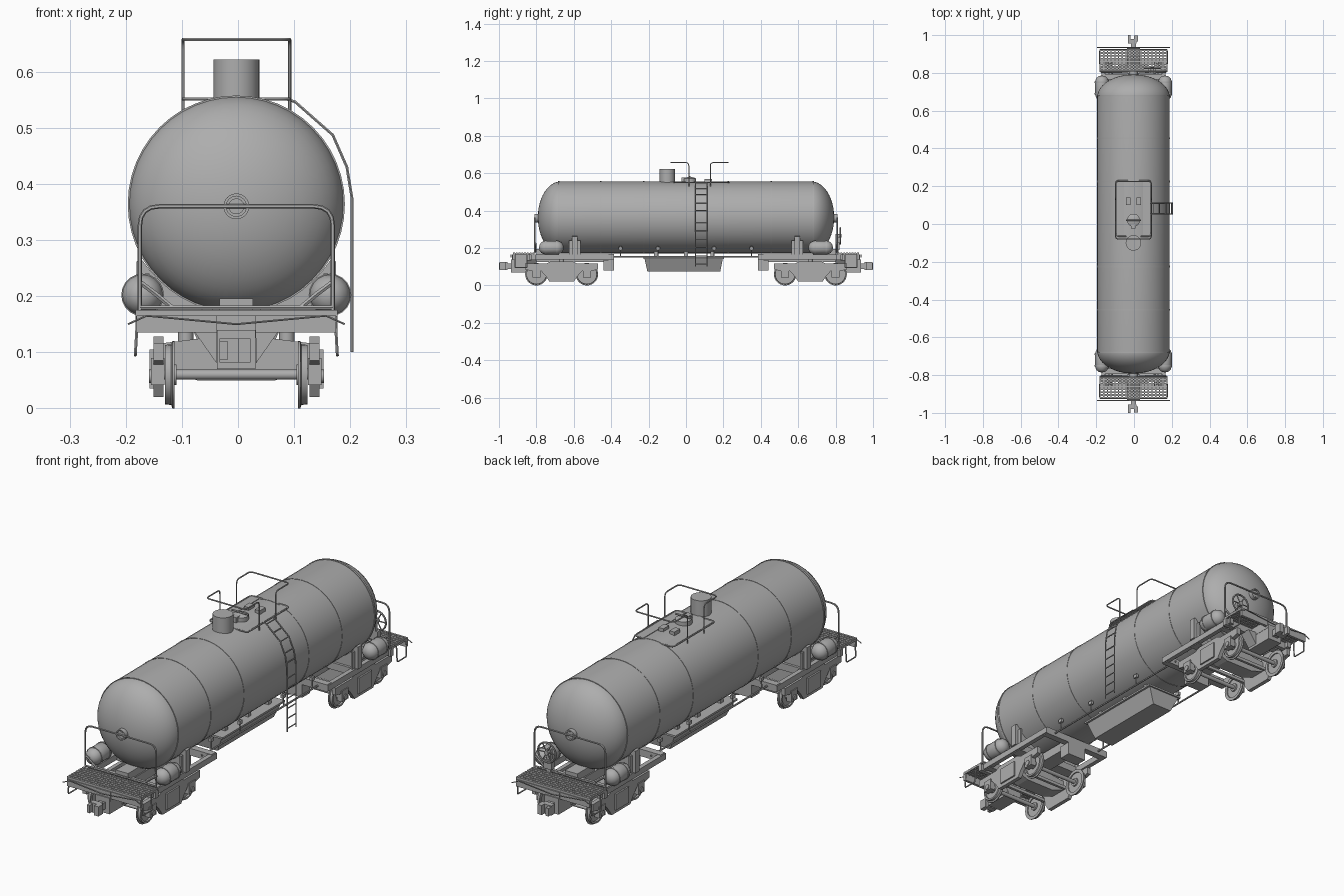
import bpy, bmesh, math
from mathutils import Vector, Matrix

if "Cube" in bpy.data.objects:
    bpy.data.objects.remove(bpy.data.objects["Cube"])

grey = bpy.data.materials.new("plain grey")
grey.use_nodes = True
COLOUR = (0.42, 0.42, 0.42, 1)
grey.diffuse_color = COLOUR
grey.node_tree.nodes["Principled BSDF"].inputs["Base Color"].default_value = COLOUR
parts = []
AXES = {"X": Matrix.Rotation(math.pi / 2, 4, "Y"),
        "Y": Matrix.Rotation(-math.pi / 2, 4, "X"), "Z": Matrix()}


def add(name, mesh, smooth=False):
    mesh.materials.clear()
    mesh.materials.append(grey)
    if smooth:
        mesh.shade_smooth()
        mesh.set_sharp_from_angle(angle=math.radians(35))
    ob = bpy.data.objects.new(name, mesh)
    bpy.context.collection.objects.link(ob)
    parts.append(ob)
    return ob


def from_bm(name, bm, smooth=False):
    bmesh.ops.recalc_face_normals(bm, faces=bm.faces)
    mesh = bpy.data.meshes.new(name)
    bm.to_mesh(mesh)
    bm.free()
    return add(name, mesh, smooth)


def box(name, x, y, z):
    """Box from three (low, high) ranges."""
    bm = bmesh.new()
    rng = (x, y, z)
    size = Matrix.Diagonal([abs(b - a) for a, b in rng] + [1])
    mid = Matrix.Translation([(a + b) / 2 for a, b in rng])
    bmesh.ops.create_cube(bm, size=1, matrix=mid @ size)
    return from_bm(name, bm)


def lathe(name, profile, centre, axis="Z", seg=24):
    """Turn (radius, height) points around an axis through centre."""
    bm = bmesh.new()
    verts = [bm.verts.new((r, 0, h)) for r, h in profile]
    edges = [bm.edges.new(p) for p in zip(verts, verts[1:])]
    bmesh.ops.spin(bm, geom=verts + edges, axis=(0, 0, 1), cent=(0, 0, 0),
                   steps=seg, angle=math.tau)
    bmesh.ops.remove_doubles(bm, verts=bm.verts, dist=1e-5)
    bm.transform(Matrix.Translation(centre) @ AXES[axis])
    return from_bm(name, bm, True)


def cyl(name, r, lo, hi, centre, axis="Z", seg=16):
    return lathe(name, [(0, lo), (r, lo), (r, hi), (0, hi)], centre, axis, seg)


def prism(name, outline, axis, lo, hi):
    """Extrude a 2D outline: axis X takes (y, z), axis Y takes (x, z)."""
    bm = bmesh.new()
    place = (lambda u, v: (lo, u, v)) if axis == "X" else (lambda u, v: (u, lo, v))
    face = bm.faces.new([bm.verts.new(place(u, v)) for u, v in outline])
    out = bmesh.ops.extrude_face_region(bm, geom=[face])
    step = Vector((hi - lo, 0, 0) if axis == "X" else (0, hi - lo, 0))
    bmesh.ops.translate(bm, vec=step, verts=[g for g in out["geom"]
                                             if isinstance(g, bmesh.types.BMVert)])
    return from_bm(name, bm)


def rod(name, points, r=0.003, fillet=0, closed=False):
    """Round bar along points, with optional rounded corners."""
    pts = [Vector(p) for p in points]
    path = []
    for i, p in enumerate(pts):
        if fillet and (closed or 0 < i < len(pts) - 1):
            a = p + (pts[i - 1] - p).normalized() * fillet
            b = p + (pts[(i + 1) % len(pts)] - p).normalized() * fillet
            for t in (0, 0.25, 0.5, 0.75, 1):
                path.append(a * (1 - t) ** 2 + p * 2 * t * (1 - t) + b * t * t)
        else:
            path.append(p)
    cu = bpy.data.curves.new(name, "CURVE")
    cu.dimensions, cu.bevel_depth, cu.bevel_resolution = "3D", r, 1
    cu.use_fill_caps = True
    sp = cu.splines.new("POLY")
    sp.points.add(len(path) - 1)
    for q, p in zip(sp.points, path):
        q.co = (*p, 1)
    sp.use_cyclic_u = closed
    tmp = bpy.data.objects.new(name + "_path", cu)
    bpy.context.collection.objects.link(tmp)
    mesh = bpy.data.meshes.new_from_object(
        tmp.evaluated_get(bpy.context.evaluated_depsgraph_get()))
    bpy.data.objects.remove(tmp)
    return add(name, mesh, True)


# Tank barrel with domed ends, and weld bands
R, ZC = 0.192, 0.364
dome = [(R * math.sin(t), 0.67 + 0.122 * math.cos(t))
        for t in [math.pi / 2 * i / 12 for i in range(13)]]
lathe("tank", [(r, -h) for r, h in dome] + dome[::-1], (0, 0, ZC), "Y", 48)
for y in (-0.68, -0.455, -0.225, 0.225, 0.455, 0.68):
    lathe("weld_band", [(R - 0.003, -0.004), (R + 0.0015, -0.004),
                        (R + 0.0015, 0.004), (R - 0.003, 0.004)], (0, y, ZC), "Y", 48)

# Dome, hatch and fittings on top
cyl("filler_dome", 0.041, 0.53, 0.622, (0, -0.1, 0), "Z", 32)
lathe("hatch", [(0, 0.58), (0.02, 0.578), (0.034, 0.572), (0.034, 0.54), (0, 0.54)], (0, 0.02, 0))
box("hatch_hinge", (-0.012, 0.012), (-0.025, 0.0), (0.55, 0.578))
rod("hatch_bar", [(-0.04, 0.02, 0.582), (0.04, 0.02, 0.582)], 0.004)
for x in (-0.027, 0.027):
    box("valve_box", (x - 0.012, x + 0.012), (0.1, 0.14), (0.54, 0.568))
rod("platform_frame", [(-0.095, -0.065, 0.551), (0.095, -0.065, 0.551),
                       (0.095, 0.23, 0.551), (-0.095, 0.23, 0.551)], 0.003, 0.02, True)
for x in (-0.07, 0.07):
    box("platform_board", (x - 0.02, x + 0.02), (-0.06, 0.225), (0.549, 0.552))
for post, end in ((0.015, -0.08), (0.13, 0.225)):
    d = [(x, y, z) for x, y, z in ((-0.095, post, 0.53), (-0.095, post, 0.657),
         (-0.095, end, 0.657), (0.095, end, 0.657), (0.095, post, 0.657), (0.095, post, 0.53))]
    rod("top_handrail", d, 0.003, 0.018)

# Side ladder following the barrel
curve = [(0.09, 0.551), (0.105, 0.546), (0.172, 0.487), (0.197, 0.43), (0.206, 0.375), (0.206, 0.1)]
for y in (0.052, 0.112):
    rod("ladder_rail", [(x, y, z) for x, z in curve], 0.0028)
rungs = [(0.206, 0.115 + 0.044 * i) for i in range(6)]
rungs += [(0.202, 0.4), (0.192, 0.44), (0.172, 0.487), (0.138, 0.517), (0.105, 0.546)]
for x, z in rungs:
    rod("ladder_rung", [(x, 0.052, z), (x, 0.112, z)], 0.0025)

# Tapered box under the barrel, held by straps
box("belly_rim", (-0.088, 0.088), (-0.228, 0.203), (0.142, 0.15))
belly = box("belly_box", (-0.08, 0.08), (-0.222, 0.197), (0.074, 0.145))
for v in belly.data.vertices:
    if v.co.z < 0.1:
        v.co.x *= 0.6
        v.co.y *= 0.93
for y in (-0.16, 0.0, 0.14):
    box("belly_strap", (-0.06, 0.06), (y - 0.01, y + 0.01), (0.148, 0.185))

# Long brake rods and hangers
for s in (-1, 1):
    rod("brake_pipe", [(s * 0.12, -0.42, 0.153), (s * 0.12, 0.42, 0.153)], 0.004)
    for y in (-0.35, -0.15, 0.15, 0.35):
        rod("pipe_hanger", [(s * 0.12, y, 0.153), (s * 0.115, y, 0.213)], 0.003)
        box("pipe_clip", (s * 0.112, s * 0.124), (y - 0.01, y + 0.01), (0.19, 0.205))


def bogie(yc):
    """Two wheelsets, side frames and bolster."""
    tread = [(0, -0.004), (0.018, -0.004), (0.018, 0.003), (0.046, 0.004), (0.046, -0.001),
             (0.06, -0.001), (0.06, 0.003), (0.054, 0.005), (0.053, 0.016), (0.045, 0.016),
             (0.045, 0.008), (0.018, 0.008), (0.018, 0.016), (0, 0.016)]
    for dy in (-0.135, 0.135):
        y = yc + dy
        cyl("axle", 0.009, -0.14, 0.14, (0, y, 0.06), "X", 12)
        for s in (-1, 1):
            lathe("wheel", [(r, s * h) for r, h in tread], (s * 0.111, y, 0.06), "X", 32)
            box("axle_box", (s * 0.128, s * 0.152), (y - 0.022, y + 0.022), (0.042, 0.09))
            cyl("bearing_cap", 0.012, -0.004, 0.004, (s * 0.152, y, 0.057), "X", 12)
    half = [(0.0, 0.128), (0.06, 0.128), (0.085, 0.116), (0.195, 0.116), (0.195, 0.085),
            (0.16, 0.078), (0.11, 0.078), (0.085, 0.05), (0.065, 0.02), (0.0, 0.02)]
    outline = half + [(-y, z) for y, z in half[-2:0:-1]]
    for s in (-1, 1):
        prism("side_frame", [(yc + y, z) for y, z in outline], "X", s * 0.13, s * 0.148)
        box("spring_plate", (s * 0.146, s * 0.155), (yc - 0.045, yc + 0.045), (0.035, 0.105))
        cyl("side_bearer", 0.014, 0.11, 0.14, (s * 0.09, yc, 0), "Z", 12)
    prism("bolster", [(-0.14, 0.115), (-0.06, 0.125), (0.06, 0.125), (0.14, 0.115),
                      (0.14, 0.075), (0.07, 0.05), (-0.07, 0.05), (-0.14, 0.075)],
          "Y", yc - 0.035, yc + 0.035)
    cyl("centre_pivot", 0.035, 0.12, 0.15, (0, yc, 0), "Z", 20)
    for dy in (-0.07, 0.07):
        box("brake_beam", (-0.11, 0.11), (yc + dy - 0.006, yc + dy + 0.006), (0.052, 0.066))


def end_frame(s, label):
    """Underframe, deck and fittings at one end; s is the y direction."""
    def by(name, x, y, z):
        return box(label + name, x, sorted((s * y[0], s * y[1])), z)
    # Sills and cross members
    by("centre_sill", (-0.035, 0.035), (0.385, 0.93), (0.125, 0.165))
    for y, depth in ((0.4, 0.03), (0.595, 0.05), (0.78, 0.03)):
        by("cross_member", (-0.165, 0.165), (y - depth / 2, y + depth / 2), (0.137, 0.168))
    by("sill_block", (-0.045, 0.045), (0.385, 0.44), (0.08, 0.137))
    by("tank_stop", (-0.03, 0.03), (0.68, 0.8), (0.16, 0.196))
    by("headstock", (-0.18, 0.18), (0.805, 0.825), (0.135, 0.165))
    by("end_beam", (-0.178, 0.178), (0.915, 0.927), (0.135, 0.165))
    # Walkway grating
    for i in range(8):
        y = 0.816 + i * 0.0148
        by("grating_bar", (-0.18, 0.18), (y - 0.0045, y + 0.0045), (0.164, 0.175))
    for i in range(19):
        x = -0.177 + i * 0.01967
        by("grating_cross", (x - 0.003, x + 0.003), (0.813, 0.923), (0.165, 0.173))
    # Curved saddle under the barrel
    arc = [(0.197 * math.sin(a), ZC - 0.19 * math.cos(a))
           for a in [math.radians(-58 + 116 * i / 16) for i in range(17)]]
    prism(label + "saddle", [(-0.178, 0.165), (-0.178, 0.262)] + arc + [(0.178, 0.262), (0.178, 0.165)],
          "Y", s * 0.581, s * 0.609)
    for m in (-1, 1):
        by("side_sill", sorted((m * 0.15, m * 0.17)), (0.385, 0.84), (0.14, 0.166))
        by("saddle_web", sorted((m * 0.155, m * 0.163)), (0.565, 0.625), (0.165, 0.24))
        # Air reservoirs with rounded ends
        cap = [(0, 0.066), (0.016, 0.063), (0.029, 0.053), (0.036, 0.036)]
        lathe(label + "air_reservoir", cap + [(r, -h) for r, h in cap[::-1]],
              (m * 0.167, s * 0.72, 0.202), "Y", 20)
        for y in (0.69, 0.75):
            lathe(label + "reservoir_strap", [(0.034, -0.004), (0.038, -0.004), (0.038, 0.004),
                                             (0.034, 0.004)], (m * 0.167, s * y, 0.202), "Y", 20)
        rod(label + "deck_brace", [(m * 0.172, s * 0.805, 0.225), (m * 0.145, s * 0.805, 0.205),
                                   (m * 0.115, s * 0.805, 0.18), (m * 0.06, s * 0.805, 0.18)], 0.005)
        # Hanging corner step
        rod(label + "step", [(m * 0.176, s * 0.915, 0.165), (m * 0.18, s * 0.915, 0.095),
                             (m * 0.18, s * 0.85, 0.095), (m * 0.176, s * 0.85, 0.165)], 0.003, 0.008)
        rod(label + "uncoupling_lever", [(0, s * 0.935, 0.15), (m * 0.16, s * 0.935, 0.165),
                                         (m * 0.193, s * 0.935, 0.15)], 0.002)
        prism(label + "draft_gusset", [(m * 0.035, 0.137), (m * 0.075, 0.137), (m * 0.035, 0.08)],
              "Y", s * 0.8, s * 0.85)
    # End handrail and boss
    rod(label + "end_handrail", [(-0.172, s * 0.808, 0.17), (-0.172, s * 0.808, 0.36),
                                 (0.172, s * 0.808, 0.36), (0.172, s * 0.808, 0.17)], 0.004, 0.035)
    rod(label + "lower_rail", [(-0.172, s * 0.808, 0.18), (0.172, s * 0.808, 0.18)], 0.004)
    lathe(label + "end_boss", [(0, s * 0.806), (0.014, s * 0.806), (0.014, s * 0.802), (0.018, s * 0.802),
                               (0.018, s * 0.81), (0.023, s * 0.81), (0.023, s * 0.785)], (0, 0, 0.36), "Y")
    # Coupler
    by("draft_pocket", (-0.034, 0.034), (0.8, 0.935), (0.07, 0.14))
    by("coupler_shank", (-0.014, 0.014), (0.93, 0.965), (0.088, 0.118))
    by("coupler_head", (-0.03, 0.016), (0.955, 0.98), (0.082, 0.124))
    by("coupler_guard", (-0.03, -0.016), (0.975, 1.0), (0.086, 0.12))
    by("coupler_knuckle", (0.004, 0.025), (0.965, 0.998), (0.082, 0.124))
    bogie(s * 0.665)


end_frame(-1, "front_")
end_frame(1, "rear_")

# Brake handwheel at the rear
hub = Vector((0.1, 0.825, 0.265))
ring = [hub + 0.043 * Vector((math.cos(a), 0, math.sin(a)))
        for a in [math.tau * i / 24 for i in range(24)]]
rod("handwheel_rim", ring, 0.004, 0, True)
for p in ring[::4]:
    rod("handwheel_spoke", [hub, p], 0.0025)
cyl("handwheel_hub", 0.01, -0.025, 0.006, hub, "Y", 12)
box("handwheel_post", (0.09, 0.11), (0.8, 0.815), (0.165, 0.275))
box("brake_gearbox", (0.08, 0.12), (0.8, 0.82), (0.19, 0.23))

# Centre the whole model on its overall width
for ob in parts:
    ob.location.x = -0.003
